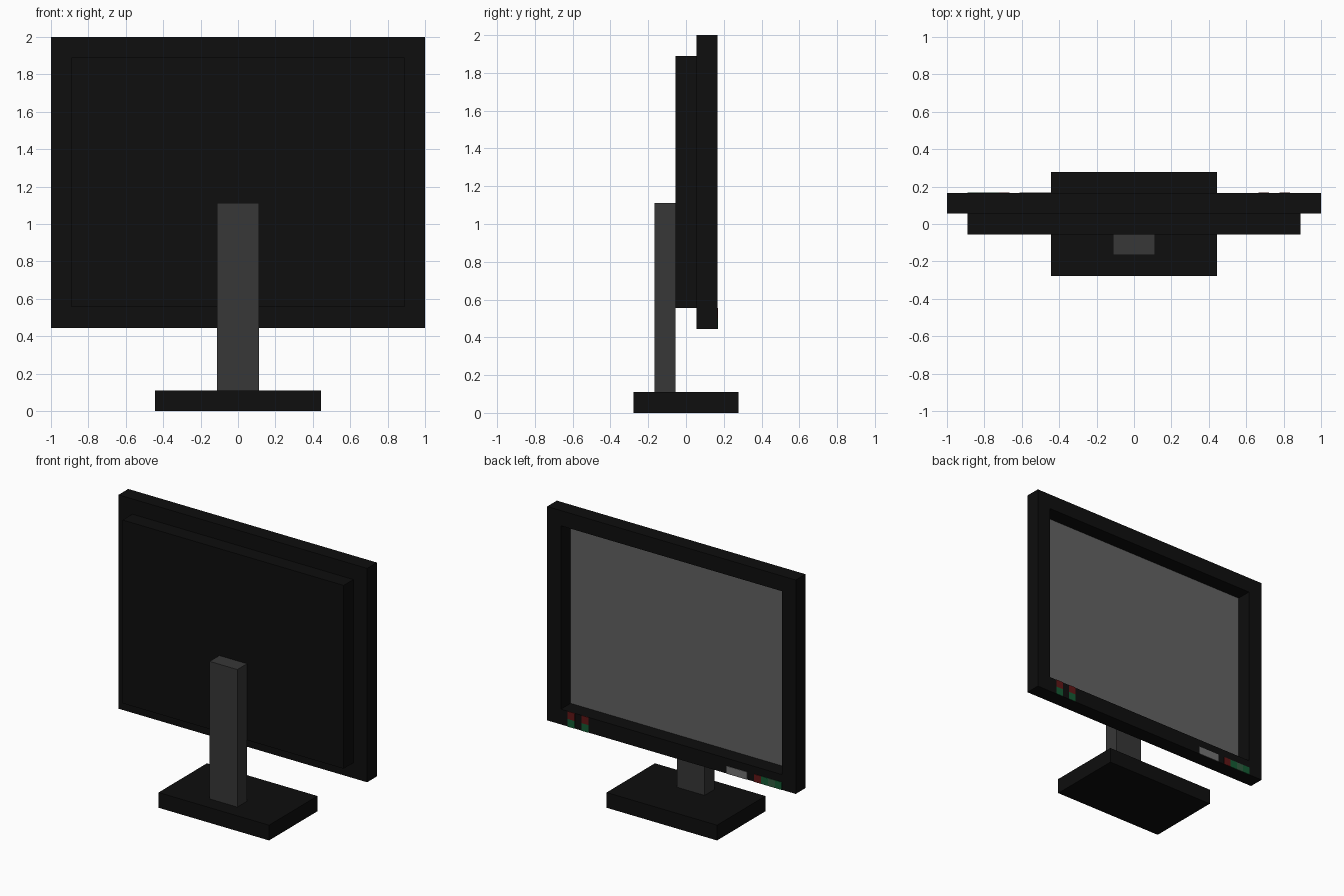
import bpy, bmesh

if "Cube" in bpy.data.objects:
    bpy.data.objects.remove(bpy.data.objects["Cube"])

U = 1 / 9   # grid unit the whole model follows


def material(name, rgb):
    m = bpy.data.materials.new(name)
    m.diffuse_color = (*rgb, 1)
    m.use_nodes = True
    m.node_tree.nodes["Principled BSDF"].inputs["Base Color"].default_value = m.diffuse_color
    return m


BLACK = material("black plastic", (0.0044, 0.0044, 0.0044))
STAND = material("dark grey", (0.038, 0.038, 0.038))
SCREEN = material("screen grey", (0.122, 0.122, 0.122))
LABEL = material("label grey", (0.17, 0.17, 0.17))
RED = material("red light", (0.12, 0.008, 0.008))
GREEN = material("green light", (0.007, 0.105, 0.034))
MUTED = material("muted green light", (0.03, 0.105, 0.05))


def finish(bm, name, *mats):
    bmesh.ops.recalc_face_normals(bm, faces=bm.faces[:])
    mesh = bpy.data.meshes.new(name)
    bm.to_mesh(mesh)
    bm.free()
    for m in mats:
        mesh.materials.append(m)
    ob = bpy.data.objects.new(name, mesh)
    bpy.context.collection.objects.link(ob)
    return ob


def box(name, x, y, z, *mats):
    """Box from (min, max) ranges."""
    bm = bmesh.new()
    bmesh.ops.create_cube(bm, size=1)
    for v in bm.verts:
        v.co = [r[0] if c < 0 else r[1] for c, r in zip(v.co, (x, y, z))]
    return finish(bm, name, *mats)


# Foot and upright
box("base", (-4 * U, 4 * U), (-2.5 * U, 2.5 * U), (0, U), BLACK)
box("stand", (-U, U), (-1.5 * U, -0.5 * U), (U, 10 * U), STAND)

# Rear housing, whose +y face is the recessed screen
housing = box("housing", (-8 * U, 8 * U), (-0.5 * U, 0.5 * U), (5 * U, 17 * U), BLACK, SCREEN)
for p in housing.data.polygons:
    p.material_index = 1 if p.normal.y > 0.9 else 0

# Bezel ring around the screen
bm = bmesh.new()
loops = []
for inset, y in ((0, 0.5), (0, 1.5), (1, 1.5), (1, 0.5)):
    x, lo, hi = 9 - inset, 4 + inset, 18 - inset
    loops.append([bm.verts.new((a * U, y * U, b * U))
                  for a, b in ((-x, lo), (x, lo), (x, hi), (-x, hi))])
for i in range(4):
    a, b = loops[i], loops[(i + 1) % 4]
    for j in range(4):
        k = (j + 1) % 4
        bm.faces.new((a[j], a[k], b[k], b[j]))
finish(bm, "bezel", BLACK)


# Indicator plates on the lower bezel, half a unit per cell
def plate(name, x, z, mat, w=0.5):
    box(name, ((x - w) * U, x * U), (1.5 * U - 0.001, 1.5 * U + 0.003),
        (z * U, (z + 0.5) * U), mat)


for x in (7.5, 6.5):
    plate("red_indicator", x, 4.5, RED)
    plate("green_indicator", x, 4, GREEN)
plate("label_plate", -4, 4, LABEL, 1.5)
for i, mat in enumerate((RED, GREEN, MUTED, GREEN)):
    plate("button", -6 - i * 0.5, 4, mat)
